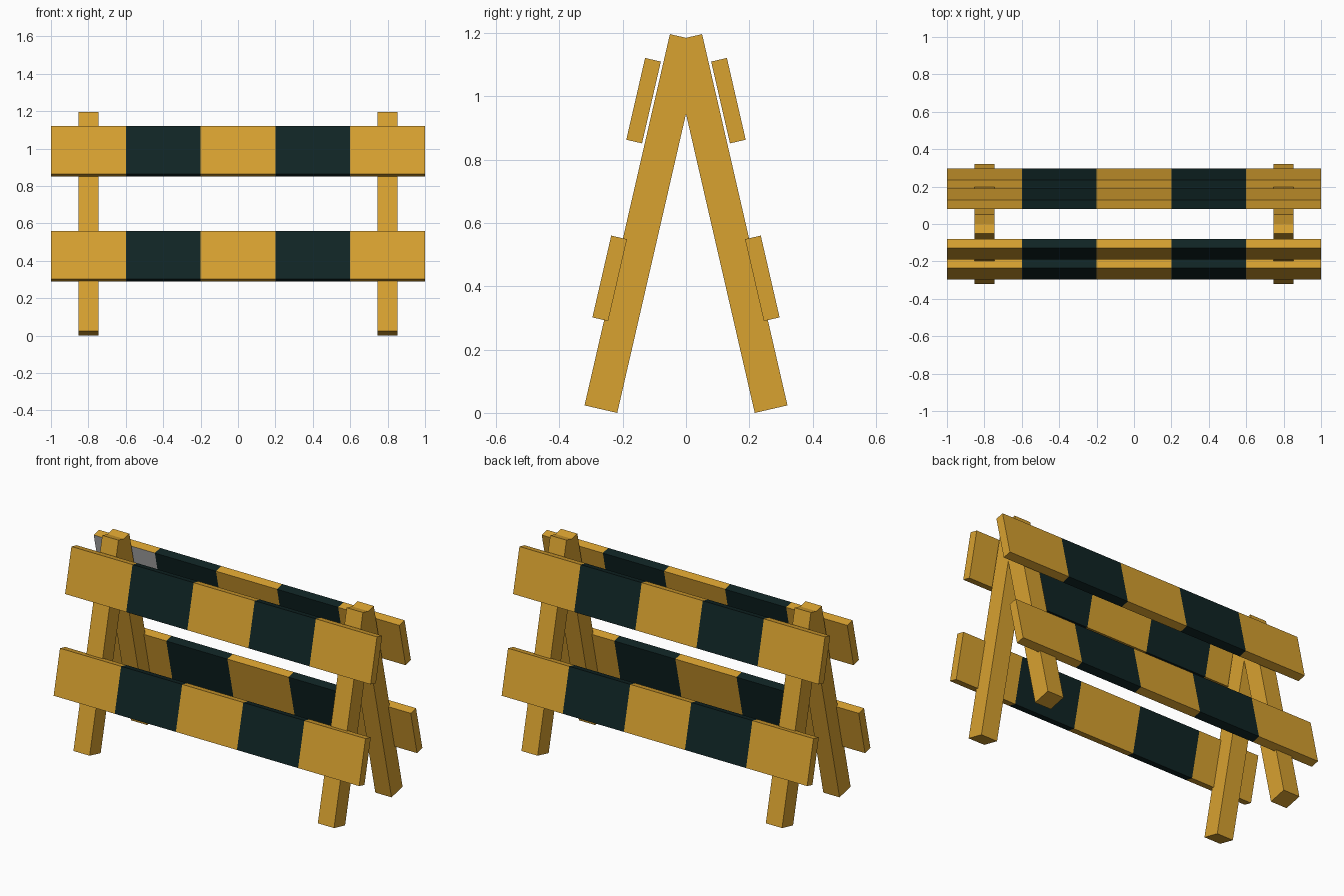
import bpy, bmesh, math
from mathutils import Matrix

default = bpy.data.objects.get("Cube")
if default:
    bpy.data.objects.remove(default, do_unlink=True)


def make_material(name, rgb):
    mat = bpy.data.materials.new(name)
    mat.use_nodes = True
    mat.diffuse_color = (*rgb, 1)
    mat.node_tree.nodes["Principled BSDF"].inputs["Base Color"].default_value = (*rgb, 1)
    return mat


YELLOW = make_material("warm_yellow", (0.69, 0.36, 0.03))
DARK = make_material("dark_teal", (0.005, 0.018, 0.018))
GREY = make_material("bare_grey", (0.5, 0.5, 0.5))

TILT = math.radians(12.95)
STRIPE = 0.4
SIDES = {"front": -1, "back": 1}


def box(name, size, location, tilt, materials, cuts=(), paint=None):
    """Tilted box, optionally cut across x and coloured face by face."""
    bm = bmesh.new()
    bmesh.ops.create_cube(bm, size=1, matrix=Matrix.Diagonal((*size, 1)))
    for x in cuts:
        bmesh.ops.bisect_plane(bm, geom=bm.verts[:] + bm.edges[:] + bm.faces[:],
                               plane_co=(x, 0, 0), plane_no=(1, 0, 0))
    bm.normal_update()
    if paint:
        for face in bm.faces:
            face.material_index = paint(face)
    mesh = bpy.data.meshes.new(name)
    bm.to_mesh(mesh)
    bm.free()
    for mat in materials:
        mesh.materials.append(mat)
    obj = bpy.data.objects.new(name, mesh)
    obj.location = location
    obj.rotation_euler.x = tilt
    bpy.context.collection.objects.link(obj)
    return obj


def stripes(face):
    # Alternate stripes along the board
    return int((face.calc_center_median().x + 1) // STRIPE) % 2


def stripes_with_bare_patch(face):
    # Inner face of the end stripe is left unpainted
    if face.normal.y < -0.9 and face.calc_center_median().x < -0.6:
        return 2
    return stripes(face)


# A-frame legs
for side, s in SIDES.items():
    for end, x in (("right", -0.8), ("left", 0.8)):
        box(f"{side}_{end}_leg", (0.106, 0.106, 1.203), (x, s * 0.134, 0.598),
            s * TILT, [YELLOW])

# Striped boards
for side, s in SIDES.items():
    for level, y, z in (("upper", 0.134, 0.986), ("lower", 0.241, 0.425)):
        bare = side == "back" and level == "upper"
        box(f"{side}_{level}_board", (2, 0.051, 0.265), (0, s * y, z), s * TILT,
            [YELLOW, DARK] + ([GREY] if bare else []),
            cuts=(-0.6, -0.2, 0.2, 0.6),
            paint=stripes_with_bare_patch if bare else stripes)
